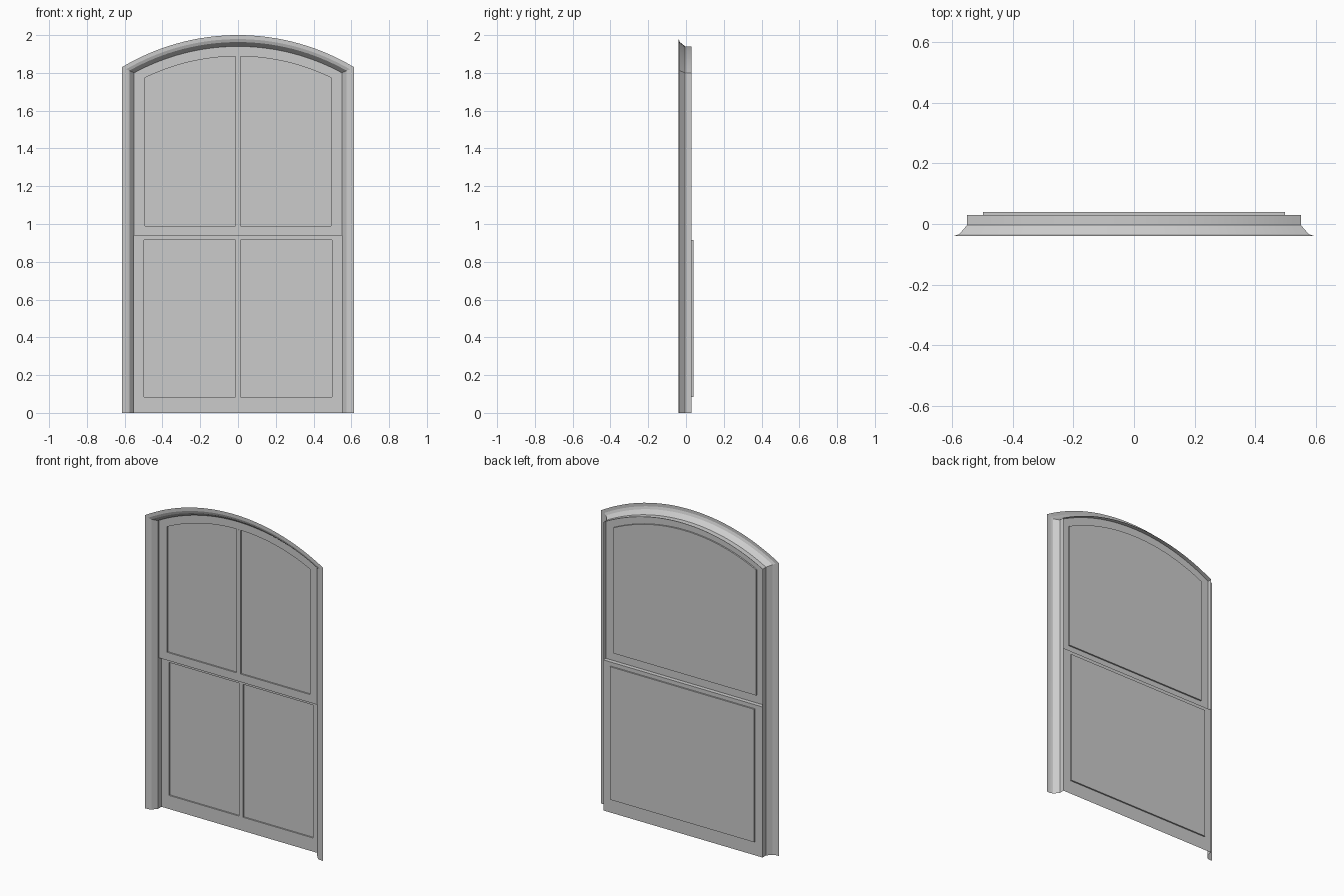
import bpy, math

if "Cube" in bpy.data.objects:
    bpy.data.objects.remove(bpy.data.objects["Cube"])

SEG = 32                      # arch segments
LOWER_Y, UPPER_Y = 0.030, 0.004
RECESS = 0.009
SPLIT_Z = 0.94


def arch_loop(x, bottom):
    """Outline from bottom left over the arch to bottom right, at half width x."""
    inset = 0.615 - x
    spring, top = 1.83 - 0.46 * inset, 2.0 - 0.92 * inset
    rise = top - spring
    radius = (x * x + rise * rise) / (2 * rise)
    half = math.asin(x / radius)
    pts = [(-x, bottom)]
    for i in range(SEG + 1):
        a = -half + 2 * half * i / SEG
        pts.append((radius * math.sin(a), top - radius + radius * math.cos(a)))
    return pts + [(x, bottom)]


def rect_loop(x, bottom, top):
    return [(-x, bottom), (-x, top), (x, top), (x, bottom)]


def loft(name, loops, closed=False, fill=False):
    """Skin a list of (outline, y) loops; optionally cap the last one."""
    n = len(loops[0][0])
    verts = [(px, y, pz) for pts, y in loops for px, pz in pts]
    faces = []
    for k in range(len(loops) - 1):
        for i in range(n if closed else n - 1):
            j = (i + 1) % n
            faces.append((k * n + i, k * n + j, (k + 1) * n + j, (k + 1) * n + i))
    if fill:
        start = (len(loops) - 1) * n
        faces.append(tuple(range(start, start + n)))
    mesh = bpy.data.meshes.new(name)
    mesh.from_pydata(verts, [], faces)
    obj = bpy.data.objects.new(name, mesh)
    bpy.context.collection.objects.link(obj)
    bpy.ops.object.select_all(action='DESELECT')
    obj.select_set(True)
    bpy.context.view_layer.objects.active = obj
    bpy.ops.object.shade_smooth_by_angle(angle=math.radians(20))
    return obj


def glazing_bar(name, bottom, top, face_y):
    """Vertical bar filling the recess between sash face and pane."""
    bpy.ops.mesh.primitive_cube_add(
        size=1, location=(0, face_y + RECESS / 2 - 0.0003, (bottom + top) / 2))
    obj = bpy.context.object
    obj.name = name
    obj.scale = (0.028, RECESS - 0.0006, top - bottom)


# Casing: flat flange, eased edge, splay and straight reveal
profile = [(0.615, -0.039), (0.592, -0.039), (0.575, -0.033),
           (0.55, -0.004), (0.55, LOWER_Y)]
loft("window_casing", [(arch_loop(x, 0), y) for x, y in profile])

# Upper sash with recessed arched pane
opening = arch_loop(0.493, 0.99)
loft("upper_sash", [(arch_loop(0.55, SPLIT_Z), UPPER_Y), (opening, UPPER_Y),
                    (opening, UPPER_Y + RECESS)], closed=True, fill=True)

# Lower sash with recessed rectangular pane
opening = rect_loop(0.498, 0.085, 0.915)
loft("lower_sash", [(rect_loop(0.55, 0, SPLIT_Z), LOWER_Y), (opening, LOWER_Y),
                    (opening, LOWER_Y + RECESS)], closed=True, fill=True)

# Ledge joining the two sash planes
edge = [(-0.55, SPLIT_Z), (0.55, SPLIT_Z)]
loft("meeting_ledge", [(edge, UPPER_Y), (edge, LOWER_Y)])

# Glazing bars
glazing_bar("upper_glazing_bar", 0.99, 1.887, UPPER_Y)
glazing_bar("lower_glazing_bar", 0.085, 0.915, LOWER_Y)
